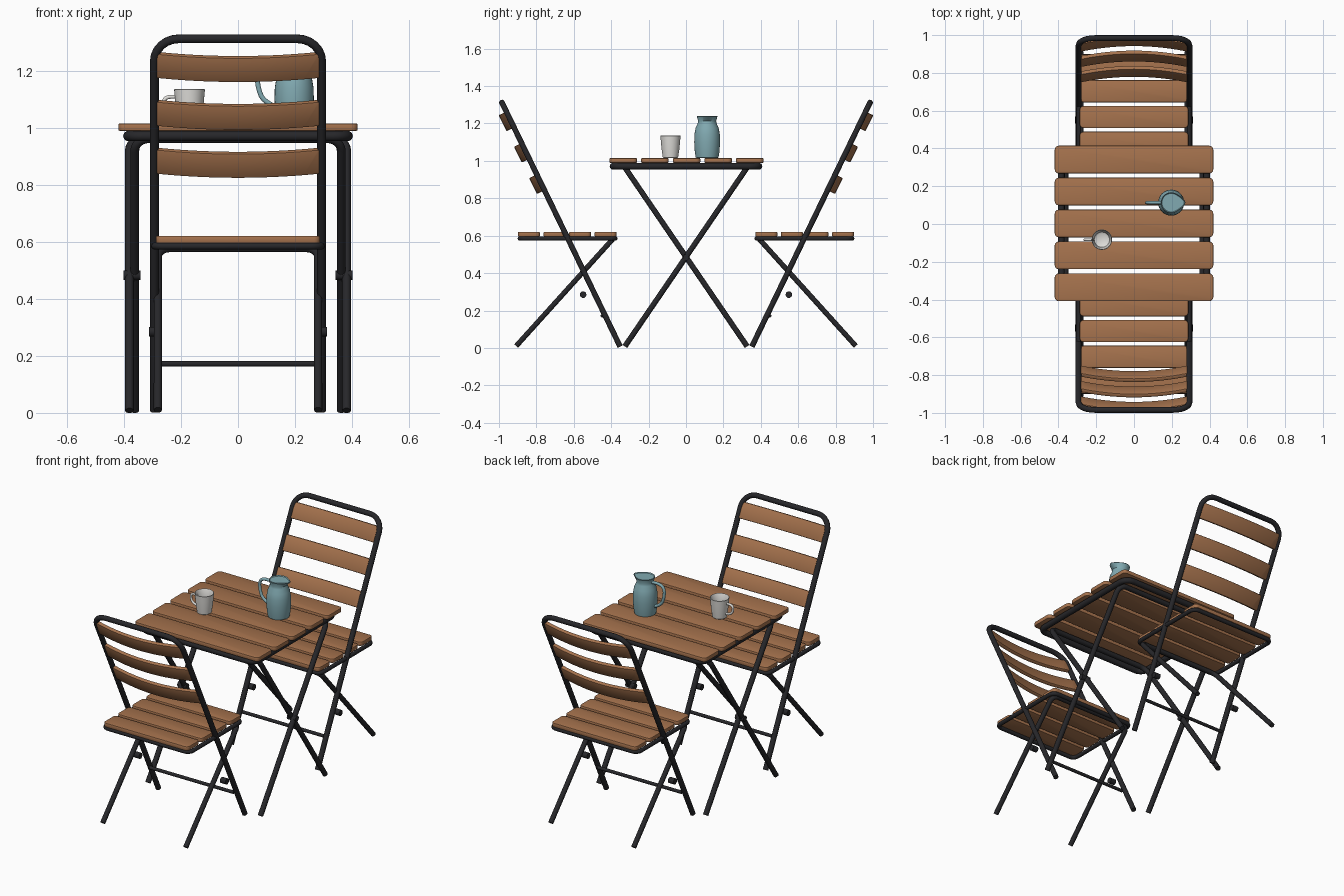
import bpy, bmesh, math
from mathutils import Vector, Matrix

if "Cube" in bpy.data.objects:
    bpy.data.objects.remove(bpy.data.objects["Cube"])


def material(name, rgb):
    m = bpy.data.materials.new(name)
    m.diffuse_color = (*rgb, 1)
    m.use_nodes = True
    m.node_tree.nodes["Principled BSDF"].inputs["Base Color"].default_value = m.diffuse_color
    return m


WOOD = material("wood", (0.38, 0.17, 0.075))
METAL = material("dark_metal", (0.02, 0.02, 0.023))
TEAL = material("teal_glaze", (0.22, 0.40, 0.44))
CREAM = material("cream_glaze", (0.75, 0.74, 0.71))


def finish(ob, mat, angle=40):
    ob.data.materials.clear()
    ob.data.materials.append(mat)
    bpy.ops.object.select_all(action='DESELECT')
    ob.select_set(True)
    bpy.context.view_layer.objects.active = ob
    bpy.ops.object.shade_smooth_by_angle(angle=math.radians(angle))
    return ob


def mesh_object(name, bm, mat):
    bmesh.ops.recalc_face_normals(bm, faces=bm.faces)
    me = bpy.data.meshes.new(name)
    bm.to_mesh(me)
    bm.free()
    ob = bpy.data.objects.new(name, me)
    bpy.context.collection.objects.link(ob)
    return finish(ob, mat)


def fillet(pts, r, closed=False, n=6):
    # round the right-angled corners of a path
    pts = [Vector(p) for p in pts]
    out = []
    for i, p in enumerate(pts):
        if not closed and i in (0, len(pts) - 1):
            out.append(p)
            continue
        d1 = (p - pts[i - 1]).normalized()
        d2 = (pts[(i + 1) % len(pts)] - p).normalized()
        c = p - r * d1 + r * d2
        for k in range(n + 1):
            t = math.pi / 2 * k / n
            out.append(c - r * d2 * math.cos(t) + r * d1 * math.sin(t))
    return out


def tube(name, pts, r, mat=METAL, closed=False, kind='POLY'):
    cu = bpy.data.curves.new(name, 'CURVE')
    cu.dimensions = '3D'
    cu.bevel_depth = r
    cu.bevel_resolution = 3
    cu.use_fill_caps = not closed
    sp = cu.splines.new(kind)
    sp.points.add(len(pts) - 1)
    for q, p in zip(sp.points, pts):
        q.co = (*p, 1)
    sp.use_cyclic_u = closed
    if kind == 'NURBS':
        sp.order_u = 3
        sp.use_endpoint_u = True
        sp.resolution_u = 6
    ob = bpy.data.objects.new(name, cu)
    bpy.context.collection.objects.link(ob)
    bpy.ops.object.select_all(action='DESELECT')
    ob.select_set(True)
    bpy.context.view_layer.objects.active = ob
    bpy.ops.object.convert(target='MESH')
    return finish(bpy.context.view_layer.objects.active, mat)


def u_frame(name, x, foot, top, r, corner):
    # U-shaped bent tube, foot and top are (y, z)
    pts = [(-x, *foot), (-x, *top), (x, *top), (x, *foot)]
    return tube(name, fillet(pts, corner), r)


def ring(name, x, y0, y1, z, r, corner):
    pts = [(-x, y0, z), (x, y0, z), (x, y1, z), (-x, y1, z)]
    return tube(name, fillet(pts, corner, True), r, closed=True)


def slat(name, loc, size, corner, bulge=0, tilt=0, axis='Z'):
    # board with rounded corners, eased edges and optional bend along x
    bm = bmesh.new()
    bmesh.ops.create_cube(bm, size=1)
    bmesh.ops.scale(bm, vec=size, verts=bm.verts)
    k = 'XYZ'.index(axis)
    side = [e for e in bm.edges
            if abs(e.verts[0].co[k] - e.verts[1].co[k]) > 1e-4]
    bmesh.ops.bevel(bm, geom=side, offset=corner, segments=4, profile=0.5,
                    affect='EDGES')
    rim = [e for e in bm.edges
           if abs(e.verts[0].co[k] - e.verts[1].co[k]) < 1e-4]
    bmesh.ops.bevel(bm, geom=rim, offset=0.005, segments=2, profile=0.5,
                    affect='EDGES')
    if bulge:
        h = size[0] / 2
        for i in range(-6, 7):
            bmesh.ops.bisect_plane(
                bm, geom=bm.verts[:] + bm.edges[:] + bm.faces[:],
                plane_co=(i * h / 7.5, 0, 0), plane_no=(1, 0, 0))
        for v in bm.verts:
            v.co.y += bulge * (1 - (v.co.x / h) ** 2)
    bm.transform(Matrix.Translation(loc) @ Matrix.Rotation(tilt, 4, 'X'))
    return mesh_object(name, bm, WOOD)


def bolt(name, x0, x1, y, z, r):
    for s in (-1, 1):
        tube(name, [(s * x0, y, z), (s * x1, y, z)], r)


def lathe(name, profile, x, y, mat, n=32, spout=0, rim_z=0):
    bm = bmesh.new()
    rows = []
    for r, z in profile:
        row = []
        for i in range(n):
            a = 2 * math.pi * i / n
            v = bm.verts.new((r * math.cos(a), r * math.sin(a), z))
            if spout and z > rim_z:
                v.co.x += spout * max(0, math.cos(a)) ** 6
            v.co += Vector((x, y, 0))
            row.append(v)
        rows.append(row)
    for a, b in zip(rows, rows[1:]):
        for i in range(n):
            bm.faces.new((a[i], a[(i + 1) % n], b[(i + 1) % n], b[i]))
    bm.faces.new(rows[0])
    bm.faces.new(rows[-1])
    return mesh_object(name, bm, mat)


# table top, frame and crossed legs
for i in range(5):
    slat("table_slat", (0, (i - 2) * 0.169 + 0.003, 1.002), (0.84, 0.147, 0.026), 0.022)
ring("table_frame", 0.385, -0.39, 0.39, 0.971, 0.018, 0.05)
u_frame("table_leg_outer", 0.381, (-0.327, 0.008), (0.325, 0.962), 0.0155, 0.05)
u_frame("table_leg_inner", 0.362, (0.327, 0.008), (-0.325, 0.962), 0.0155, 0.05)
bolt("table_pivot", 0.342, 0.401, 0, 0.483, 0.017)

# two facing chairs
TILT = math.atan2(0.635, 1.305)
for s in (-1, 1):
    u_frame("chair_back_frame", 0.293, (s * 0.352, 0.007), (s * 0.984, 1.312), 0.0155, 0.085)
    u_frame("chair_leg_frame", 0.281, (s * 0.908, 0.01), (s * 0.395, 0.578), 0.0145, 0.04)
    ring("seat_frame", 0.292, s * 0.888, s * 0.378, 0.585, 0.0125, 0.035)
    for i in range(4):
        slat("seat_slat", (0, s * (0.43 + 0.1365 * i), 0.608), (0.575, 0.117, 0.026), 0.02)
    for z in (0.885, 1.053, 1.221):
        y = 0.352 + (z - 0.007) * 0.632 / 1.305
        slat("back_slat", (0, s * y, z), (0.58, s * s * 0.022, 0.095), 0.012,
             s * 0.034, -s * TILT, 'Y')
    tube("chair_stretcher", [(-0.285, s * 0.447, 0.172), (0.285, s * 0.447, 0.172)], 0.01)
    bolt("chair_bolt", 0.275, 0.312, s * 0.55, 0.285, 0.018)

# jug with spout and handle
lathe("jug", [(0.054, 1.015), (0.061, 1.019), (0.066, 1.05), (0.069, 1.10),
              (0.068, 1.14), (0.062, 1.175), (0.051, 1.2), (0.048, 1.213),
              (0.055, 1.238), (0.053, 1.241), (0.049, 1.236)],
      0.197, 0.113, TEAL, spout=0.02, rim_z=1.23)
tube("jug_handle", [(0.155, 0.113, 1.215), (0.10, 0.113, 1.222), (0.066, 0.113, 1.195),
                    (0.07, 0.113, 1.14), (0.09, 0.113, 1.09), (0.14, 0.113, 1.07)],
     0.009, TEAL, kind='NURBS')

# hollow mug with handle
lathe("mug", [(0.036, 1.015), (0.041, 1.019), (0.047, 1.06), (0.051, 1.10),
              (0.054, 1.134), (0.052, 1.136), (0.05, 1.133), (0.046, 1.09),
              (0.04, 1.03), (0.03, 1.024)], -0.17, -0.083, CREAM)
tube("mug_handle", [(-0.215, -0.083, 1.108), (-0.258, -0.083, 1.113),
                    (-0.262, -0.083, 1.07), (-0.235, -0.083, 1.045), (-0.208, -0.083, 1.045)],
     0.007, CREAM, kind='NURBS')
